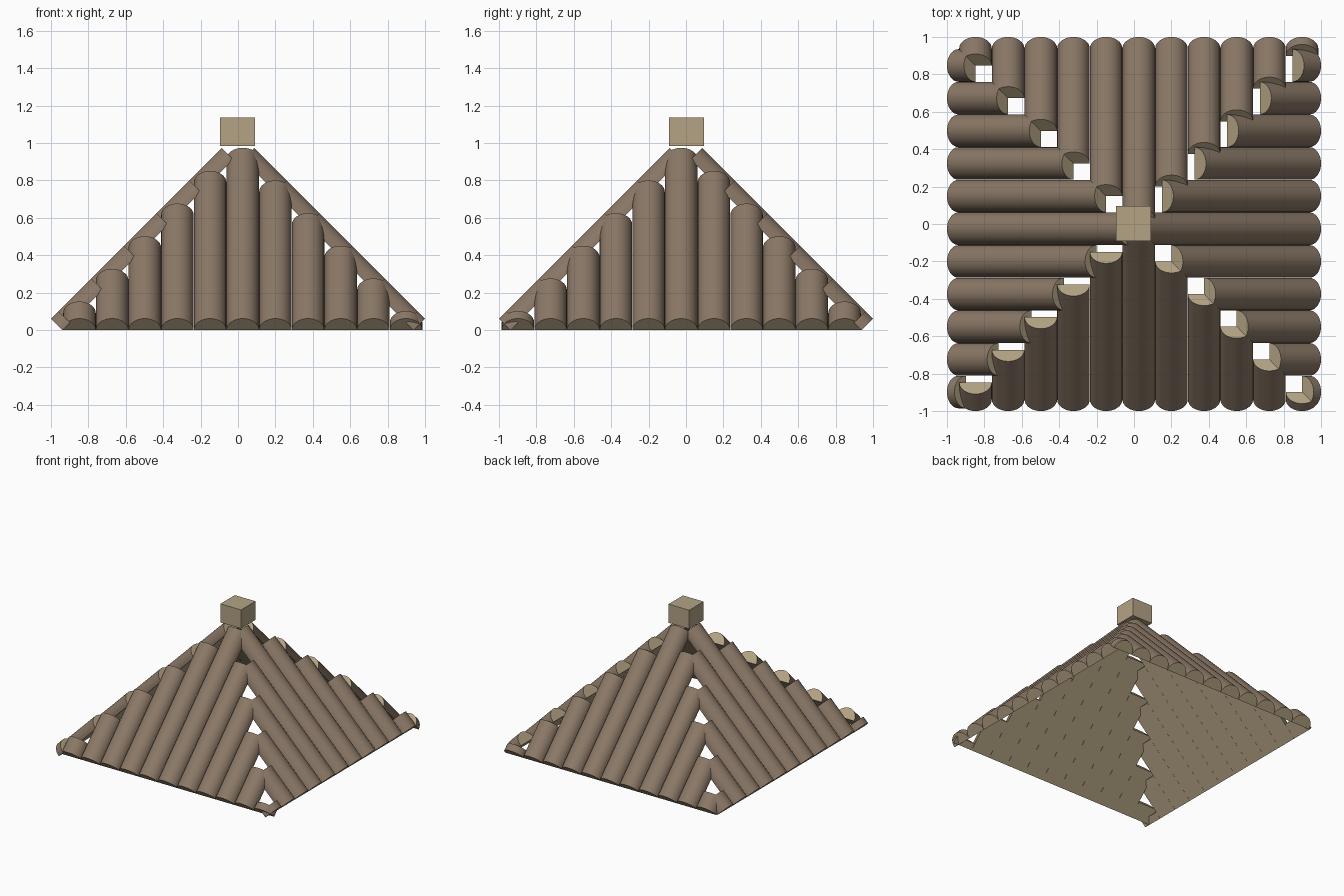
import bpy, bmesh, math
from mathutils import Vector

if "Cube" in bpy.data.objects:
    bpy.data.objects.remove(bpy.data.objects["Cube"])

R = 0.087                        # half-log radius
BASE = 1 - R * math.sqrt(0.5)    # eave distance of the flat undersides
SEG = 16
UP = Vector((0, 0, 1))


def material(name, color):
    m = bpy.data.materials.new(name)
    m.diffuse_color = (*color, 1)
    m.use_nodes = True
    m.node_tree.nodes["Principled BSDF"].inputs["Base Color"].default_value = m.diffuse_color
    return m


bark = material("bark", (0.26, 0.19, 0.135))
wood = material("cut_wood", (0.46, 0.37, 0.235))


def add_log(bm, out, side, c):
    """Half-round log lying on the 45 degree slope, cut square at both ends."""
    slope = (UP - out).normalized()
    normal = (UP + out).normalized()
    length = (BASE - abs(c)) * math.sqrt(2)
    start = out * BASE + side * c
    rings = []
    for d in (0, length):
        ring = []
        for i in range(SEG + 1):
            a = math.pi * i / SEG
            ring.append(bm.verts.new(start + slope * d + side * (R * math.cos(a)) + normal * (R * math.sin(a))))
        rings.append(ring)
    lo, hi = rings
    for i in range(SEG):
        bm.faces.new((lo[i], lo[i + 1], hi[i + 1], hi[i]))
    for f in (bm.faces.new(lo), bm.faces.new(hi), bm.faces.new((lo[0], hi[0], hi[-1], lo[-1]))):
        f.material_index = 1


def finish(name, bm, mats):
    bmesh.ops.recalc_face_normals(bm, faces=bm.faces[:])
    me = bpy.data.meshes.new(name)
    bm.to_mesh(me)
    bm.free()
    for m in mats:
        me.materials.append(m)
    ob = bpy.data.objects.new(name, me)
    bpy.context.collection.objects.link(ob)
    return ob


# Four slopes of logs; opposite slopes mirror each other
X, Y = Vector((1, 0, 0)), Vector((0, 1, 0))
for name, out, side in (("front", -Y, X), ("back", Y, X), ("right", X, -Y), ("left", -X, -Y)):
    bm = bmesh.new()
    for i in range(11):
        add_log(bm, out, side, -0.8475 + 0.1746 * i)
    ob = finish(name + "_roof_logs", bm, (bark, wood))
    bpy.ops.object.select_all(action='DESELECT')
    ob.select_set(True)
    bpy.context.view_layer.objects.active = ob
    bpy.ops.object.shade_smooth_by_angle(angle=math.radians(30))

# Square cap block above the peak
bm = bmesh.new()
bmesh.ops.create_cube(bm, size=1)
bmesh.ops.scale(bm, vec=(0.187, 0.187, 0.153), verts=bm.verts)
bmesh.ops.translate(bm, vec=(-0.002, 0.002, 1.06), verts=bm.verts)
finish("cap_block", bm, (wood,))
